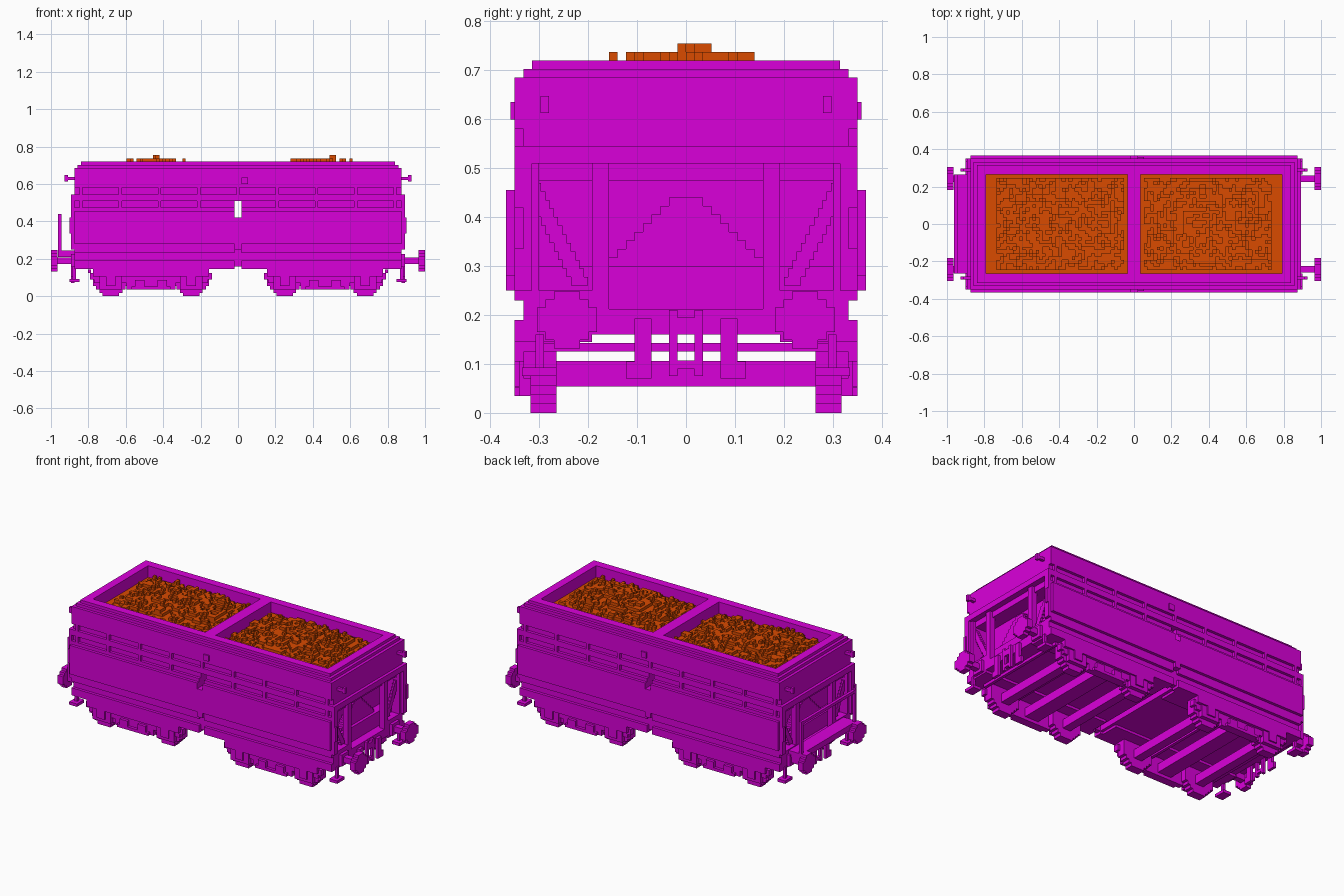
import bpy
import bmesh
import math
import random
from mathutils import Vector, noise

if "Cube" in bpy.data.objects:
    bpy.data.objects.remove(bpy.data.objects["Cube"])

random.seed(4)
STEP = 0.0175      # block size of the stepped style
TOP = 0.72         # height of the rim
END = 0.875        # half length of the body
SIDE = 0.35        # half width of the body
BIN = 0.265        # half width of the load space
BIN_END = 0.79     # far end of the load space
DIVIDE = 2 * STEP  # half width of the divider between the load spaces
SHELL = 0.3        # inner face of the lower side walls
OPENING = 0.51     # top of the open bay at each end
BASE = 0.145       # lower edge of the body
FLOOR = 0.16       # underside of the hoppers
BED = 0.65         # level of the load at its edges
BOTH = (1, -1)


def material(name, colour):
    mat = bpy.data.materials.new(name)
    mat.use_nodes = True
    mat.diffuse_color = (*colour, 1)
    shader = mat.node_tree.nodes["Principled BSDF"]
    shader.inputs["Base Color"].default_value = (*colour, 1)
    return mat


magenta = material("wagon magenta", (0.7, 0, 0.7))
orange = material("load orange", (0.7, 0.07, 0))


def blocks(name, spans, mat=magenta, ends=BOTH, sides=BOTH):
    """One object from boxes given as x, y and z spans, mirrored to ends and sides."""
    bm = bmesh.new()
    for end in ends:
        for side in sides:
            for span in spans:
                for vert in bmesh.ops.create_cube(bm, size=1)["verts"]:
                    place = [low if c < 0 else high for c, (low, high) in zip(vert.co, span)]
                    vert.co = (end * place[0], side * place[1], place[2])
    bmesh.ops.recalc_face_normals(bm, faces=bm.faces)
    mesh = bpy.data.meshes.new(name)
    bm.to_mesh(mesh)
    bm.free()
    mesh.materials.append(mat)
    bpy.context.collection.objects.link(bpy.data.objects.new(name, mesh))


def box(name, x, y, z, **options):
    blocks(name, [(x, y, z)], **options)


def around(centre, half):
    return (centre - half, centre + half)


def row(start, count=1):
    """Span of a number of whole blocks."""
    return (start, start + count * STEP)


def disc(x, z, radius):
    """Rows of a stepped circle, as pairs of horizontal and vertical spans."""
    count = round(2 * radius / STEP)
    for i in range(count):
        low = radius * (2 * i / count - 1)
        mid = low + radius / count
        half = (int(math.sqrt(radius ** 2 - mid ** 2) / STEP) + 0.5) * STEP
        yield around(x, half), (z + low, z + low + 2 * radius / count)


# Body walls: courses from the rim down, each with its lower edge and inset in blocks
courses = {
    "rim": (TOP - STEP, 2),
    "rim_step": (TOP - 2 * STEP, 1),
    "top_panel": (0.58, 0),
    "upper_groove": (OPENING + 2 * STEP, 1),
    "middle_panel": (OPENING, 0),
    "lower_groove": (OPENING - 2 * STEP, 1),
    "main_panel_edge": (0.455, 0),
    "main_panel": (0.28, -1),
    "lower_panel": (0.23, 0),
    "lower_step": (0.19, 1),
    "sill": (BASE, 0),
}
high = TOP
for name, (low, inset) in courses.items():
    outer_y = SIDE - inset * STEP
    outer_x = END - inset * STEP if "rim" in name else END
    if low < OPENING:
        box(name + "_sides", (STEP, outer_x), (SHELL, outer_y), (low, high))
    else:
        box(name + "_sides", (0, outer_x), (BIN, outer_y), (low, high))
        box(name + "_ends", (BIN_END, outer_x), (0, BIN), (low, high))
    if "groove" in name:
        ribs = [around(k * 0.21, STEP / 2) for k in range(low < OPENING, 5)]
        blocks(name + "_ribs", [(x, (outer_y, SIDE), (low, high)) for x in ribs])
    high = low

box("load_divider", (0, DIVIDE), (0, BIN), (OPENING, TOP))
box("end_ledge", row(END), (0, SIDE), row(OPENING, 2))
box("corner_plate", row(END), (SIDE - 2 * STEP, SIDE), (0.25, OPENING))
box("side_catch", row(STEP, 2), (SIDE, SIDE + STEP / 2), row(0.6, 2), ends=[1])

# Posts at the middle of each side
box("centre_post", (0, STEP), (SHELL, SIDE - STEP), (FLOOR, 0.42))
box("centre_post_strip", (0, STEP), (SIDE - STEP, SIDE + STEP), (0.25, 0.42))

# Hoppers, closed by an upright wall at the back of each end bay
BAY = 0.77
box("hopper_floor", (STEP, BAY), (0, SHELL), row(FLOOR, 3))
box("hopper_inner_wall", row(STEP), (0, SHELL), (FLOOR, OPENING))
box("hopper_end_wall", (BAY - 2 * STEP, BAY), (0, SHELL), (FLOOR, OPENING))

# Frame of the open bay at each end
POST = around(SIDE / 2, STEP)
FRAME = (END - 2 * STEP, END)
box("end_post", FRAME, POST, (0.21, OPENING))
box("end_top_beam", (BAY, END - STEP), (0, SHELL), (OPENING - 2 * STEP, OPENING))
box("headstock", (0.7, END), (0, POST[1]), row(FLOOR, 3))
box("headstock_corner", (BAY, END), (POST[1], SHELL), (BASE, 0.25))
box("bay_chest", row(BAY, 3), (0, SHELL), (0.2, 0.3))
gusset = [(row(BAY, 2), (0, row(STEP, i)[1]), row(0.44 - i * STEP)) for i in range(1, 9)]
blocks("end_gusset", gusset)
braces = [(row(FRAME[0]), row(0.2 + i * STEP / 2, 2), row(0.26 + i * STEP)) for i in range(12)]
blocks("corner_brace", braces)
box("corner_handrail", row(END + STEP / 2), (SIDE - STEP, SIDE), (0.335, 0.42))
box("lamp_bracket", row(END, 2), row(0.28), row(0.62))
box("lamp_bracket_tip", row(END + 2 * STEP), row(0.28), around(0.63, STEP))

# Buffers and coupling
BUFFER_Y, BUFFER_Z = 0.243, 0.19
box("buffer_socket", row(END), around(BUFFER_Y, 2 * STEP), around(BUFFER_Z, 2 * STEP))
box("buffer_stem", (END, 1 - STEP), around(BUFFER_Y, STEP), around(BUFFER_Z, STEP))
head = [((1 - 2 * STEP, 1), y, z) for y, z in disc(BUFFER_Y, BUFFER_Z, 0.058)]
blocks("buffer_head", head)
box("coupling_hook", row(END), (0, STEP), row(FLOOR, 2))
box("coupling_link_side", row(END), row(STEP), (0.075, 0.21))
box("coupling_link_bar", row(END), (0, STEP), row(0.09))
box("brake_hose", row(END), row(0.07, 2), (0.07, 0.193))
box("brake_hose_end", row(END), row(0.105), row(0.07, 2))
box("foot_step_hanger", around(END, STEP / 2), row(0.29), (0.08, FLOOR))
box("foot_step", around(END, 1.5 * STEP), around(SHELL, 2 * STEP), row(0.075))

# Brake platform with a railing at one end
PLATFORM = END + 5 * STEP
box("platform", (END, PLATFORM), (0, BIN), row(0.21, 2), ends=[-1])
box("railing_post", (PLATFORM - STEP, PLATFORM), (BIN - STEP, BIN), (0.24, 0.44), ends=[-1])
box("railing_bar", (PLATFORM - STEP, PLATFORM), (0, BIN), row(0.42), ends=[-1])

# Wheelsets with their axle boxes
BOGIE, WHEEL, AXLE = 0.465, 0.1, 0.08
for x in (BOGIE - 0.215, BOGIE + 0.215):
    wheel = [(wide, (BIN, BIN + 3 * STEP), z) for wide, z in disc(x, WHEEL, WHEEL)]
    blocks("wheel", wheel)
    box("axle", around(x, 1.5 * STEP), (0, BIN), around(AXLE, 1.5 * STEP))
    box("axle_guard", around(x, 0.06), (SHELL, SIDE - STEP / 2), (2 * STEP, 0.12))
    box("axle_guard_step", around(x, 0.09), (SHELL, SIDE - STEP), (0.07, 0.12))
    box("axle_box", around(x, 1.5 * STEP), (SHELL, SIDE), around(AXLE, 1.5 * STEP))

# Bogie frames and the beams between them
box("bogie_top_bar", around(BOGIE, 0.31), (SHELL, SIDE), (0.105, BASE))
box("bogie_bar_ends", around(BOGIE, 0.325), (SHELL, SIDE - STEP), row(0.09, 2))
box("bogie_centre_plate", around(BOGIE, 0.13), (SHELL, SIDE - STEP), (2 * STEP, 0.11))
box("bogie_lower_bar", around(BOGIE, 0.105), (SHELL, SIDE), row(2 * STEP))
springs = [around(BOGIE + sign * 0.06, 1.5 * STEP) for sign in BOTH]
blocks("bogie_springs", [(x, (SHELL, SIDE), row(3 * STEP, 2)) for x in springs])
box("bogie_cross_beam", around(BOGIE, 0.045), (0, SHELL), around(AXLE, 1.5 * STEP))
brakes = [row(BOGIE + offset) for offset in (-0.1, 0.1, 0.32)]
blocks("brake_bars", [(x, (0, SHELL), row(0.125)) for x in brakes])
box("underframe_sill", (DIVIDE, END - DIVIDE), (POST[1], SHELL), (BASE, FLOOR))

# Load: a flat bed with a rough stepped mound in each hopper
box("load_bed", (DIVIDE, BIN_END), (0, BIN), (0.6, BED), mat=orange)
for name, end in (("load_left", 1), ("load_right", -1)):
    lumps = []
    for i in range(1, 40):
        for j in range(-14, 14):
            x, y = row(DIVIDE + i * STEP), row(j * STEP)
            along, across = (x[0] - 0.41) / 0.36, (y[0] + y[1]) / 2 / BIN
            dome = max(0, 1 - along ** 2) * (1 - across ** 2)
            rough = noise.noise(Vector((end * i, j, end)) * 0.37) * 2 + random.random()
            height = min(7, int(0.7 + dome * 3.6 + rough))
            if height > 0:
                lumps.append((x, y, row(BED, height)))
    blocks(name, lumps, mat=orange, ends=[end], sides=[1])
